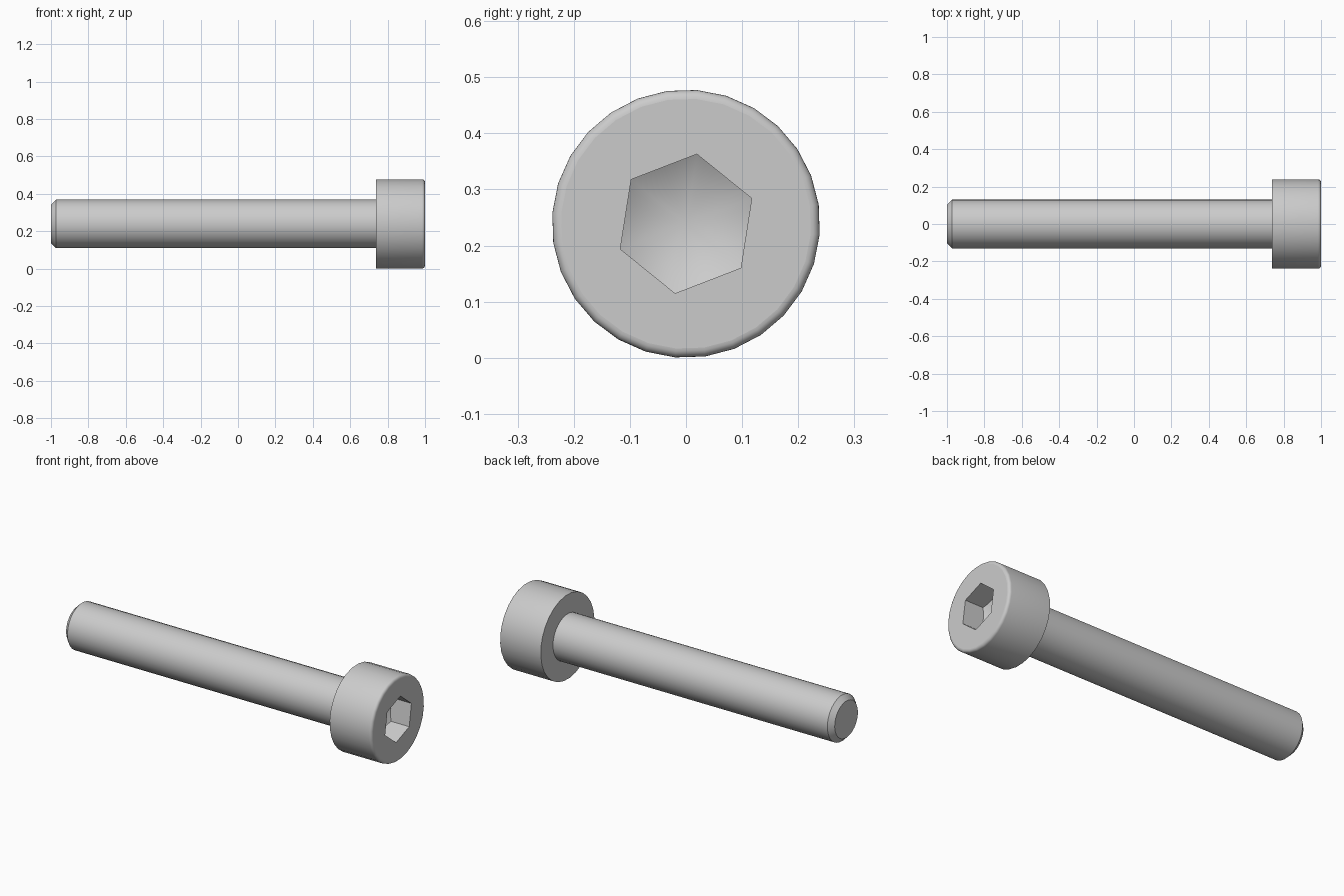
import bpy, bmesh, math
from mathutils import Vector

cube = bpy.data.objects.get("Cube")
if cube:
    bpy.data.objects.remove(cube, do_unlink=True)

SIDES = 28
TURN = math.radians(21.1)      # roll of the screw about its axis
HEAD_R, SHAFT_R, HEX_R = 0.239, 0.1304, 0.1255
HEAD_X, CHAMFER, FILLET = 0.739, 0.027, 0.016
SOCKET_DEPTH = 0.113
CONE_SLOPE = math.tan(math.radians(30))

steel = bpy.data.materials.new("steel_grey")
steel.use_nodes = True
colour = (0.6, 0.6, 0.6, 1)
steel.diffuse_color = colour
steel.node_tree.nodes["Principled BSDF"].inputs["Base Color"].default_value = colour


def point(x, r, angle):
    return Vector((x, r * math.cos(angle), HEAD_R + r * math.sin(angle)))


def add_ring(bm, x, r):
    return [bm.verts.new(point(x, r, TURN + math.tau * i / SIDES)) for i in range(SIDES)]


def skin(bm, a, b):
    n = len(a)
    for i in range(n):
        j = (i + 1) % n
        bm.faces.new((a[i], a[j], b[j], b[i]))


def ring_edges(bm, ring):
    return [bm.edges.get((v, ring[i - 1])) for i, v in enumerate(ring)]


bm = bmesh.new()

# Turned body: chamfered tip, shaft, head and rounded rim
profile = [(-1, SHAFT_R - CHAMFER), (-1 + CHAMFER, SHAFT_R),
           (HEAD_X, SHAFT_R), (HEAD_X, HEAD_R)]
for k in range(6):
    a = math.pi / 2 * k / 5
    profile.append((1 - FILLET + FILLET * math.sin(a),
                    HEAD_R - FILLET + FILLET * math.cos(a)))
rings = [add_ring(bm, x, r) for x, r in profile]
for a, b in zip(rings, rings[1:]):
    skin(bm, a, b)
bm.faces.new(rings[0])

# Hexagonal socket: straight walls down to a drilled conical floor
PER_SIDE = 6
corners = [point(1, HEX_R, TURN + math.tau * i / 6) for i in range(6)]
mouth, floor = [], []
for i in range(6):
    for k in range(PER_SIDE):
        p = corners[i].lerp(corners[(i + 1) % 6], k / PER_SIDE)
        r = (p - Vector((1, 0, HEAD_R))).length
        depth = SOCKET_DEPTH + (HEX_R - r) * CONE_SLOPE
        mouth.append(bm.verts.new(p))
        floor.append(bm.verts.new(p - Vector((depth, 0, 0))))
skin(bm, mouth, floor)
apex = bm.verts.new((1 - SOCKET_DEPTH - HEX_R * CONE_SLOPE, 0, HEAD_R))
for i, v in enumerate(floor):
    bm.faces.new((floor[i - 1], v, apex))

# Flat end face between the rim and the socket
bmesh.ops.triangle_fill(bm, use_beauty=True,
                        edges=ring_edges(bm, rings[-1]) + ring_edges(bm, mouth))
bmesh.ops.recalc_face_normals(bm, faces=bm.faces)

mesh = bpy.data.meshes.new("socket_screw")
bm.to_mesh(mesh)
bm.free()
mesh.materials.append(steel)
screw = bpy.data.objects.new("socket_screw", mesh)
bpy.context.collection.objects.link(screw)

# Smooth the round surfaces, keep the end faces flat
bpy.ops.object.select_all(action='DESELECT')
screw.select_set(True)
bpy.context.view_layer.objects.active = screw
bpy.ops.object.shade_smooth_by_angle(angle=math.radians(30))
for poly in mesh.polygons:
    if abs(poly.normal.x) > 0.999:
        poly.use_smooth = False
